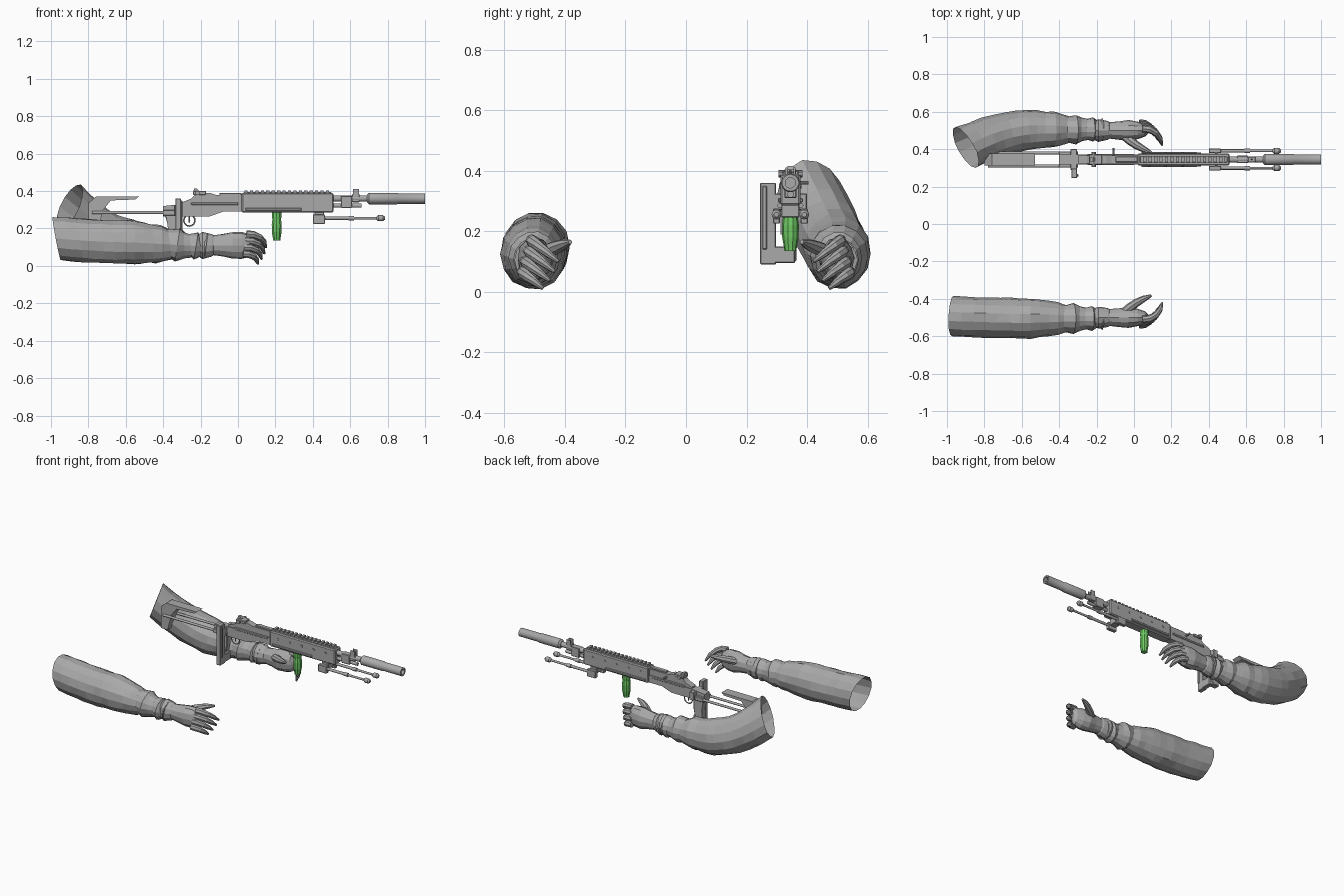
import bpy, bmesh, math, random
from mathutils import Vector

random.seed(4)
cube = bpy.data.objects.get("Cube")
if cube:
    bpy.data.objects.remove(cube, do_unlink=True)


def material(name, *rgb):
    mat = bpy.data.materials.new(name)
    mat.use_nodes = True
    mat.diffuse_color = (*rgb, 1)
    mat.node_tree.nodes["Principled BSDF"].inputs["Base Color"].default_value = (*rgb, 1)
    return mat


grey = material("matte_grey", .4, .4, .4)
green = material("grip_green", .16, .6, .13)
middle = .345  # centre plane of the rifle along y
both = (-1, 1)


def finish(name, bm, mat=grey, smooth=False):
    bmesh.ops.recalc_face_normals(bm, faces=bm.faces)
    mesh = bpy.data.meshes.new(name)
    bm.to_mesh(mesh)
    bm.free()
    mesh.materials.append(mat)
    ob = bpy.data.objects.new(name, mesh)
    bpy.context.collection.objects.link(ob)
    if smooth:
        bpy.ops.object.select_all(action="DESELECT")
        ob.select_set(True)
        bpy.context.view_layer.objects.active = ob
        bpy.ops.object.shade_smooth_by_angle(angle=math.radians(35))


def skin(bm, rings, cap_start=True):
    """Bridge successive rings of vertices and close the ends."""
    count = len(rings[0])
    for near, far in zip(rings, rings[1:]):
        for i in range(count):
            j = (i + 1) % count
            bm.faces.new((near[i], near[j], far[j], far[i]))
    if cap_start:
        bm.faces.new(rings[0])
    bm.faces.new(rings[-1])


def plate(name, outline, half, offset=0, bevel=0):
    """Side outline in x and z, extruded both ways from the rifle's centre plane."""
    bm = bmesh.new()
    skin(bm, [[bm.verts.new((x, middle + offset + side * half, z)) for x, z in outline] for side in both])
    if bevel:
        bmesh.ops.bevel(bm, geom=bm.edges[:], offset=bevel, segments=1, affect="EDGES")
    finish(name, bm)


def box(name, back, front, low, high, half, offset=0, bevel=.003):
    plate(name, [(back, low), (front, low), (front, high), (back, high)], half, offset, bevel)


def tube(name, points, radii, sides=10, mat=grey, smooth=True):
    """Round section swept along a path, with one radius per point."""
    points = [Vector(p) for p in points]
    spans = [max(axis) - min(axis) for axis in zip(*points)]
    flat = Vector([0, 0, 0])
    flat[spans.index(min(spans))] = 1
    bm, rings, last = bmesh.new(), [], points[1] - points[0]
    for k, (point, radius) in enumerate(zip(points, radii)):
        along = points[min(k + 1, len(points) - 1)] - points[max(k - 1, 0)]
        if along.dot(last) < 0:
            along.negate()
        last = along
        u = along.cross(flat).normalized()
        w = along.cross(u).normalized()
        turns = [math.tau * i / sides for i in range(sides)]
        rings.append([bm.verts.new(point + radius * (u * math.cos(a) + w * math.sin(a))) for a in turns])
    skin(bm, rings)
    finish(name, bm, mat, smooth)


def rod(name, profile, z, offset=0, sides=12):
    """Turned part lying along x, given as (x, radius) pairs."""
    tube(name, [(x, middle + offset, z) for x, r in profile], [r for x, r in profile], sides)


def pin(name, x, z, start, end, radius):
    """Short round part lying along y."""
    tube(name, [(x, middle + y, z) for y in (start, end)], [radius] * 2)


def sleeve(name, side, start, bend, lean):
    """Tapered cloth tube, open at the shoulder, bent past the elbow and creased near the wrist."""
    bm, rings, steps = bmesh.new(), [], 18
    for k in range(steps + 1):
        # rings crowd together toward the wrist, where the folds are
        t = 1 - (1 - k / steps) ** 1.5
        x = start + (-.17 - start) * t
        past = max(0, -.5 - x)
        taper = min(1, max(0, (x + .55) / .35))
        crease = math.sin(k * 2.2) * .008 if x > -.45 else 0
        radius = .11 - .055 * taper + crease
        y = .505 - bend * past ** 2 / 2
        z = .125 - .02 * taper + bend * past ** 2
        ring = []
        for i in range(14):
            a = math.tau * i / 14
            size = radius * random.uniform(.95, 1.01)
            dy, dz = size * math.cos(a), size * 1.1 * math.sin(a)
            tilt = lean * past * dz - bend * past * dy + crease * dz * 20
            ring.append(bm.verts.new((x + tilt, side * (y + dy), z + dz)))
        rings.append(ring)
    skin(bm, rings, cap_start=False)
    finish(name, bm)


def glove(name, side):
    bm, rings = bmesh.new(), []
    outline = [(-.21, .05), (-.19, .06), (-.14, .05), (-.13, .045), (-.08, .05), (-.03, .06), (.02, .06), (.06, .05), (.08, .02)]
    for x, r in outline:
        # the hand flattens toward the knuckles
        thin = 1 - max(0, x + .05) * 3
        ring = []
        for i in range(12):
            a = math.tau * i / 12
            size = r * random.uniform(.96, 1.02)
            ring.append(bm.verts.new((x, side * (.5 + size * thin * math.cos(a)), .11 + size * 1.2 * math.sin(a))))
        rings.append(ring)
    skin(bm, rings)
    finish(name, bm)


def finger(name, side, start, step, heading, curl, drop, thick):
    """Chain of joints that turns inward by the same angle at each knuckle."""
    x, y, z = start
    path = [(x, side * y, z)]
    for joint in range(4):
        x += step * math.cos(heading)
        y -= step * math.sin(heading)
        z -= step * math.sin(heading) * drop
        heading += curl
        path.append((x, side * y, z))
    tube(name, path, [thick * f for f in (1, 1, .9, .7, .3)], 8, smooth=False)


# Arms and hands, mirrored across y
for label, side, start, bend, lean in (("left", -1, -.97, .1, -.4), ("right", 1, -.9, 1.2, 1)):
    sleeve(label + "_sleeve", side, start, bend, lean)
    glove(label + "_glove", side)
    for k, part in enumerate(("index", "middle", "ring", "little")):
        root = (.045 - k * .006, .51 + k * .01, .17 - k * .035)
        finger(f"{label}_{part}_finger", side, root, .038 - k * k * .001, .1, .4, .8, .02)
    finger(label + "_thumb", side, (-.05, .47, .13), .042, .7, -.1, -.4, .024)

# Chassis, receiver and handguard
plate("chassis", [(-.4, .265), (-.15, .265), (-.08, .29), (.04, .29), (.04, .34), (-.3, .33), (-.4, .32)], .026)
plate("receiver", [(-.3, .31), (.03, .31), (.03, .38), (-.12, .38), (-.15, .39), (-.22, .39), (-.25, .36), (-.3, .34)], .021)
box("handguard", .02, .51, .285, .39, .033, bevel=.006)
box("top_rail", .03, .5, .38, .395, .016)
for i in range(16):
    x = .035 + i * .029
    box("rail_tooth", x, x + .017, .39, .404, .019, bevel=0)
for side in both:
    box("side_rail", .04, .34, .295, .31, .005, side * .036)
    box("receiver_rail", -.25, 0, .325, .34, .006, side * .024)
    for i in range(5):
        pin("guard_bolt", .08 + i * .09, .35, side * .03, side * .037, .008)

# Rear sight, bolt and charging handle
box("rear_sight_base", -.24, -.17, .38, .4, .026)
plate("rear_sight", [(-.24, .39), (-.2, .39), (-.22, .415), (-.235, .415)], .01)
pin("sight_knobs", -.215, .39, -.04, .04, .012)
pin("charging_handle", -.11, .36, 0, .06, .006)
box("bolt_cover", -.1, .02, .375, .39, .015)

# Trigger and its round guard
arc = [math.radians(130 + i * 28) for i in range(11)]
tube("trigger_guard", [(.03 * math.cos(a) - .26, middle, .243 + .03 * math.sin(a)) for a in arc], [.004] * len(arc), 6)
box("trigger", -.265, -.257, .23, .27, .004)

# Pistol grip and the upright plate beside it
plate("pistol_grip", [(-.39, .27), (-.31, .27), (-.31, .2), (-.33, .1), (-.38, .1), (-.37, .2)], .02, bevel=.004)
box("side_plate", -.335, -.305, .09, .36, .026, -.074)
box("side_plate_foot", -.335, -.305, .095, .15, .055, -.04)
box("side_plate_bracket", -.34, -.305, .27, .325, .055)
box("side_plate_rim", -.305, -.298, .14, .35, .008, -.085)

# Skeleton stock with its twin rods
plate("shoulder_stock", [(-.8, .335), (-.76, .37), (-.53, .37), (-.55, .355), (-.68, .35), (-.72, .3), (-.75, .19), (-.8, .19)], .032)
for side in both:
    rod("stock_rod", [(-.78, .008), (-.3, .008)], .285, side * .035)
box("rod_clamp", -.4, -.33, .27, .3, .043)

# Barrel, gas tube, front sight and suppressor
rod("barrel", [(.5, .017), (.72, .017)], .36)
rod("gas_tube", [(.5, .011), (.66, .011)], .322)
box("gas_block", .55, .61, .31, .375, .02)
box("front_sight_base", .61, .65, .34, .385, .015)
box("front_sight_post", .625, .635, .38, .405, .004)
for side in both:
    box("front_sight_ear", .615, .648, .38, .41, .003, side * .013, bevel=0)
rod("suppressor", [(.69, .02), (.7, .031), (.85, .031), (.855, .028), (1, .028), (1, .017), (.94, .017)], .36, sides=18)

# Folded bipod
box("bipod_mount", .41, .46, .245, .288, .03)
for side in both:
    out = side * .046
    box("bipod_hinge", .4, .465, .225, .275, .012, out)
    rod("bipod_leg", [(.45, .009), (.6, .009), (.61, .007), (.75, .007)], .255, out)
    rod("bipod_collar", [(.59, .012), (.62, .012)], .255, out)
    rod("bipod_foot", [(.74, .008), (.75, .016), (.775, .016), (.785, .008)], .255, out)

# Green foregrip
grip = [(.286, .027), (.26, .027), (.25, .024), (.22, .028), (.18, .027), (.145, .021), (.135, .02)]
tube("foregrip", [(.207, middle, z) for z, r in grip], [r for z, r in grip], 10, green, smooth=False)
